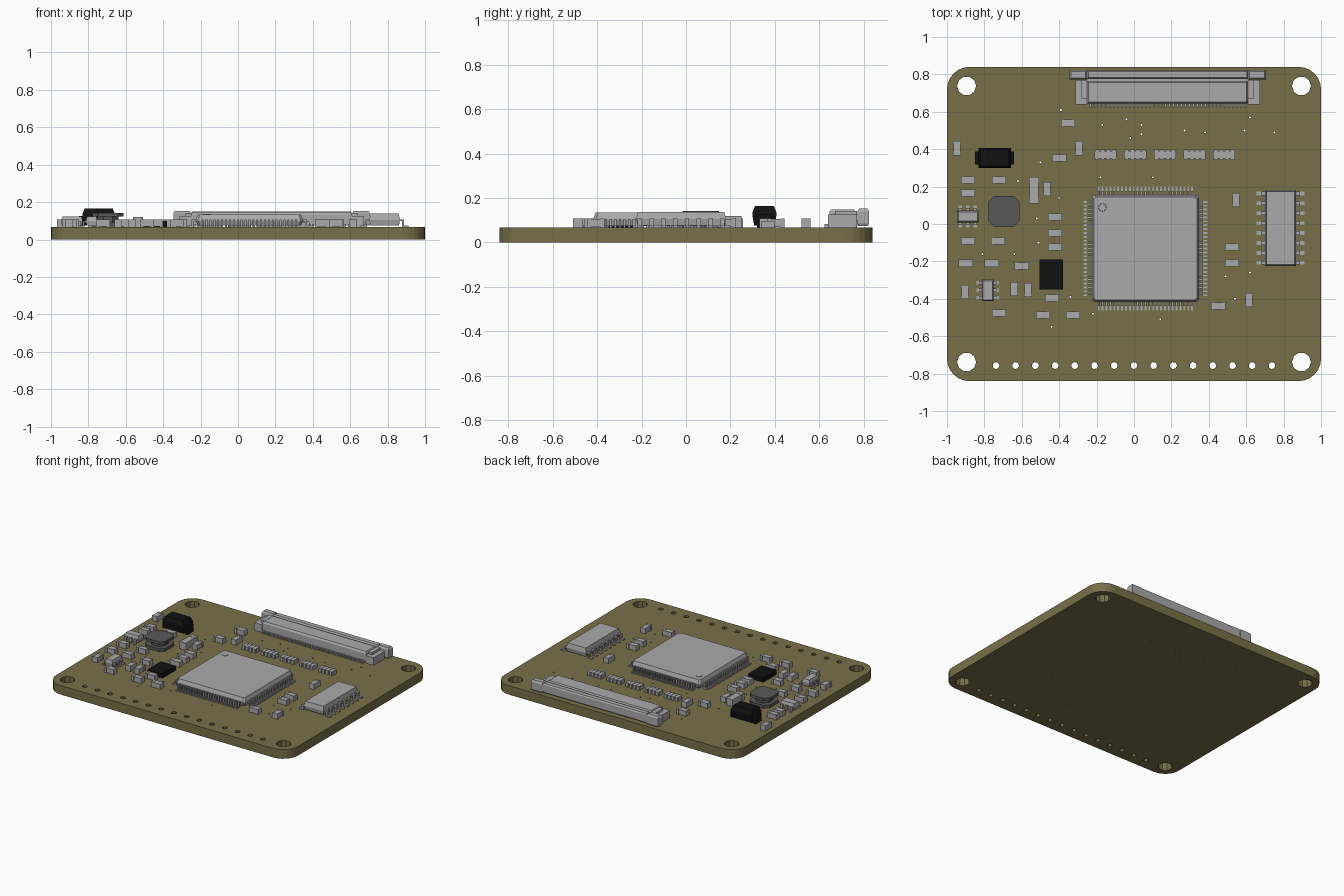
import bpy
import bmesh
from math import cos, sin, pi, radians
from mathutils import Matrix, Vector

cube = bpy.data.objects.get("Cube")
if cube:
    bpy.data.objects.remove(cube, do_unlink=True)

TOP = 0.068   # upper surface of the board


def material(name, r, g, b):
    mat = bpy.data.materials.new(name)
    mat.use_nodes = True
    colour = (r, g, b, 1)
    mat.diffuse_color = colour
    mat.node_tree.nodes["Principled BSDF"].inputs["Base Color"].default_value = colour
    return mat


olive = material("olive board", .19, .16, .066)
grey = material("light grey", .4, .4, .4)
dark = material("dark grey", .1, .1, .1)
black = material("black", .006, .006, .006)


def finish(name, bm, mat):
    """Turn a bmesh into a named, coloured object."""
    bmesh.ops.recalc_face_normals(bm, faces=bm.faces)
    mesh = bpy.data.meshes.new(name)
    bm.to_mesh(mesh)
    bm.free()
    mesh.materials.append(mat)
    obj = bpy.data.objects.new(name, mesh)
    bpy.context.collection.objects.link(obj)
    return obj


def slab(bm, x, y, w, d, levels, cut=0):
    """Stack of rectangles, each level (z, inset), with optional cut corners."""
    rings = []
    for z, inset in levels:
        a, b = w / 2 - inset, d / 2 - inset
        if cut:
            pts = [(a, cut - b), (a, b - cut), (a - cut, b), (cut - a, b),
                   (-a, b - cut), (-a, cut - b), (cut - a, -b), (a - cut, -b)]
        else:
            pts = [(a, -b), (a, b), (-a, b), (-a, -b)]
        rings.append([bm.verts.new((x + u, y + v, z)) for u, v in pts])
    bm.faces.new(rings[0][::-1])
    bm.faces.new(rings[-1])
    n = len(rings[0])
    for low, high in zip(rings, rings[1:]):
        for i in range(n):
            j = (i + 1) % n
            bm.faces.new((low[i], low[j], high[j], high[i]))


def box(bm, x, y, w, d, z0, z1):
    slab(bm, x, y, w, d, [(z0, 0), (z1, 0)])


def pin_rows(bm, x, y, angles, count, pitch, start, reach, width, height):
    """Bent legs in a row on each side given by its angle."""
    for angle in angles:
        new = bmesh.new()
        for i in range(count):
            t = (i - (count - 1) / 2) * pitch
            box(new, start + reach * .25, t, reach * .5, width, height - .01, height)
            box(new, start + reach * .45, t, reach * .2, width, TOP, height)
            box(new, start + reach * .75, t, reach * .5, width, TOP, TOP + .008)
        new.transform(Matrix.Translation((x, y, 0)) @ Matrix.Rotation(radians(angle), 4, "Z"))
        temp = bpy.data.meshes.new("pins")
        new.to_mesh(temp)
        new.free()
        bm.from_mesh(temp)
        bpy.data.meshes.remove(temp)


# Board outline with mounting holes, header holes and vias
curve = bpy.data.curves.new("board_outline", "CURVE")
curve.dimensions = "2D"
curve.fill_mode = "BOTH"
curve.extrude = TOP / 2


def loop(points):
    spline = curve.splines.new("POLY")
    spline.points.add(len(points) - 1)
    for p, (x, y) in zip(spline.points, points):
        p.co = (x, y, 0, 1)
    spline.use_cyclic_u = True


def circle(x, y, r, n):
    loop([(x + r * cos(2 * pi * i / n), y + r * sin(2 * pi * i / n)) for i in range(n)])


R = .12
outline = []
for k, (sx, sy) in enumerate([(1, 1), (-1, 1), (-1, -1), (1, -1)]):
    for i in range(7):
        a = pi / 2 * (k + i / 6)
        outline.append((sx * (1 - R) + R * cos(a), sy * (.84 - R) + R * sin(a)))
    circle(sx * .895, sy * .738, .051, 10)
loop(outline)
for i in range(15):
    circle(-.738 + i * .1054, -.757, .019, 7)
vias = [(-.39, .61), (-.17, .53), (-.04, .56), (.04, .53), (-.02, .46), (.04, .48),
        (.27, .5), (.38, .49), (.62, .57), (.75, .49), (.59, .5), (-.5, .33),
        (-.62, .23), (-.18, .25), (.1, .25), (-.51, -.1), (-.64, -.16), (-.81, -.16),
        (-.34, -.39), (-.22, -.48), (.14, -.51), (-.44, -.55), (.54, -.4),
        (.62, -.26), (.49, -.28), (-.4, .14), (-.52, .03)]
for x, y in vias:
    circle(x, y, .006, 5)
helper = bpy.data.objects.new("board_helper", curve)
bpy.context.collection.objects.link(helper)
bpy.context.view_layer.update()
mesh = bpy.data.meshes.new_from_object(
    helper.evaluated_get(bpy.context.evaluated_depsgraph_get()))
bpy.data.objects.remove(helper, do_unlink=True)
bm = bmesh.new()
bm.from_mesh(mesh)
bpy.data.meshes.remove(mesh)
bmesh.ops.remove_doubles(bm, verts=bm.verts, dist=.0001)
bm.transform(Matrix.Translation((0, 0, TOP / 2)))
for face in bm.faces:
    face.material_index = 0
    face.smooth = False
finish("board", bm, olive)

# Main processor: chamfered square package with legs on four sides
bm = bmesh.new()
cx, cy = .061, -.131
slab(bm, cx, cy, .572, .572, [(.074, .01), (.1, 0), (.108, 0), (.134, .01)], cut=.012)
pin_rows(bm, cx, cy, (0, 90, 180, 270), 25, .0208, .28, .052, .01, .106)
bmesh.ops.create_cone(bm, cap_ends=True, segments=16, radius1=.022, radius2=.02, depth=.004,
                      matrix=Matrix.Translation((cx - .23, cy + .22, .135)))
finish("processor", bm, grey)

# Sixteen-leg chip
bm = bmesh.new()
slab(bm, .784, -.022, .165, .405, [(.076, .006), (.105, 0), (.138, .008)])
pin_rows(bm, .784, -.022, (0, 180), 8, .053, .075, .053, .02, .108)
finish("side_chip", bm, grey)

# Ribbon connector: housing, latch bar, side arms and contacts
bm = bmesh.new()
mid = .18
slab(bm, mid, .705, .86, .12, [(.074, 0), (.135, 0), (.148, .008)])
box(bm, mid, .77, .86, .02, .074, .1)
slab(bm, mid, .799, .86, .046, [(.08, .004), (.09, 0), (.14, 0), (.149, .006)])
for side in (-1, 1):
    box(bm, mid + side * .462, .705, .064, .13, TOP, .125)
    box(bm, mid + side * .445, .72, .03, .1, .12, .142)
    slab(bm, mid + side * .478, .798, .096, .052,
         [(.074, .005), (.085, 0), (.14, 0), (.152, .008)])
for i in range(40):
    box(bm, mid + (i - 19.5) * .0212, .637, .01, .028, TOP, .084)
finish("ribbon_connector", bm, grey)

# Moulded capacitor with end tabs
bm = bmesh.new()
slab(bm, -.745, .353, .175, .108, [(.076, .008), (.12, 0), (.135, 0), (.165, .012)])
for side in (-1, 1):
    box(bm, -.745 + side * .093, .353, .022, .068, TOP, .125)
finish("power_capacitor", bm, black)

# Drum inductor: two cut-corner plates around a core
bm = bmesh.new()
slab(bm, -.695, .067, .165, .165, [(TOP, 0), (.09, 0)], cut=.03)
slab(bm, -.695, .067, .11, .11, [(.09, 0), (.122, 0)], cut=.03)
slab(bm, -.695, .067, .165, .165, [(.122, 0), (.142, 0)], cut=.03)
finish("inductor", bm, dark)

# Flat black regulator
bm = bmesh.new()
box(bm, -.443, -.27, .125, .16, TOP, .1)
finish("regulator", bm, black)

# Resistor arrays with scalloped sides
for n in range(5):
    bm = bmesh.new()
    x = -.152 + n * .1585
    box(bm, x, .37, .118, .042, TOP, .094)
    for i in range(4):
        box(bm, x + (i - 1.5) * .03, .37, .02, .058, TOP, .096)
    finish(f"resistor_array_{n + 1}", bm, grey)


# Two-terminal chips, long in x or long in y
def chip(name, x, y, upright, length=.076, width=.042, height=.04):
    new = bmesh.new()
    top = TOP + height
    box(new, 0, 0, length * .6, width - .004, TOP + .002, top - .002)
    for side in (-1, 1):
        box(new, side * length * .39, 0, length * .22, width, TOP, top)
    turn = Matrix.Rotation(pi / 2 if upright else 0, 4, "Z")
    new.transform(Matrix.Translation((x, y, 0)) @ turn)
    finish(name, new, grey)


flat_chips = [(-.353, .54), (-.4, .353), (-.888, .235), (-.722, .235), (-.888, .166),
              (-.422, .037), (-.422, -.048), (-.422, -.123), (-.888, -.09),
              (-.727, -.09), (-.9, -.21), (-.76, -.21), (-.6, -.225), (-.438, -.396),
              (-.722, -.476), (-.487, -.487), (-.326, -.487), (.45, -.438),
              (.524, -.123), (.524, -.209)]
upright_chips = [(-.294, .405), (-.947, .405), (-.465, .187), (-.904, -.364),
                 (-.64, -.348), (-.567, -.353), (.545, .128), (.615, -.406)]
for n, (x, y) in enumerate(flat_chips):
    chip(f"chip_flat_{n + 1}", x, y, False)
for n, (x, y) in enumerate(upright_chips):
    chip(f"chip_upright_{n + 1}", x, y, True)
chip("diode", -.535, .18, True, .14, .052, .052)

# Small six-leg parts
for name, x, y, turn in (("transistor", -.888, .04, 90), ("small_driver", -.782, -.355, 0)):
    bm = bmesh.new()
    w, d = (.115, .062) if turn else (.062, .115)
    slab(bm, x, y, w, d, [(.074, .004), (.1, 0), (.122, .006)])
    pin_rows(bm, x, y, (turn, turn + 180), 3, .04, .028, .032, .018, .1)
    finish(name, bm, grey)
